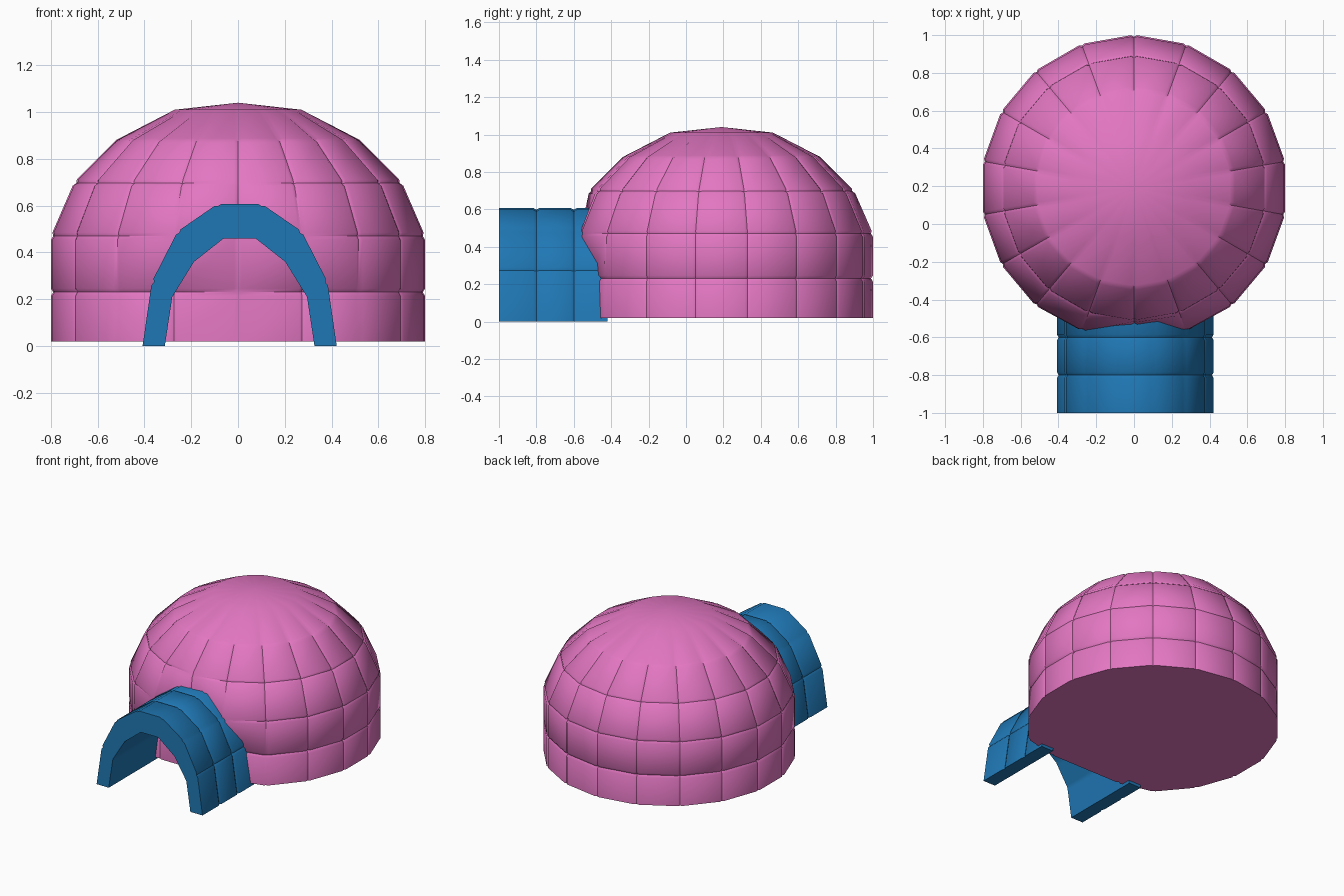
import bpy, bmesh, math
from mathutils import Vector

if "Cube" in bpy.data.objects:
    bpy.data.objects.remove(bpy.data.objects["Cube"], do_unlink=True)


def material(name, colour):
    mat = bpy.data.materials.new(name)
    mat.use_nodes = True
    mat.diffuse_color = colour
    mat.node_tree.nodes["Principled BSDF"].inputs["Base Color"].default_value = colour
    return mat


def groove(line, centre, depth, width=0.016, closed=False):
    """Split every inner node of a line into lip, sunken middle, lip."""
    out, n = [], len(line)
    for k, p in enumerate(line):
        if not closed and k in (0, n - 1):
            out.append(p)
            continue
        before, after = line[k - 1], line[(k + 1) % n]
        out += [p + (before - p).normalized() * width,
                p + (centre(p) - p).normalized() * depth(p),
                p + (after - p).normalized() * width]
    return out


def transpose(grid):
    return [list(col) for col in zip(*grid)]


def finish(name, bm, mat):
    bmesh.ops.recalc_face_normals(bm, faces=bm.faces)
    mesh = bpy.data.meshes.new(name)
    bm.to_mesh(mesh)
    bm.free()
    mesh.materials.append(mat)
    obj = bpy.data.objects.new(name, mesh)
    bpy.context.collection.objects.link(obj)
    bpy.ops.object.select_all(action="DESELECT")
    obj.select_set(True)
    bpy.context.view_layer.objects.active = obj
    bpy.ops.object.shade_smooth_by_angle(angle=math.radians(38))
    return obj


def skin(bm, grid):
    """Quads over a grid whose rows are closed loops; returns the vertices."""
    rows = [[bm.verts.new(p) for p in row] for row in grid]
    n = len(rows[0])
    for a, b in zip(rows, rows[1:]):
        for k in range(n):
            bm.faces.new((a[k], a[(k + 1) % n], b[(k + 1) % n], b[k]))
    return rows


pink = material("pink", (0.768, 0.184, 0.539, 1))
blue = material("blue", (0.0137, 0.184, 0.456, 1))

# Dome: eighteen-sided rings with grooves between the blocks
SIDES, DOME_Y = 18, 0.19
PROFILE = [(0.812, 0.02), (0.812, 0.23), (0.812, 0.47),
           (0.711, 0.70), (0.53, 0.88), (0.275, 1.01)]


def dome_point(radius, z, k):
    a = math.radians(90 + 360 * k / SIDES)
    p = Vector((radius * math.cos(a), DOME_Y + radius * math.sin(a), z))
    # the wall is flattened behind the entrance
    if abs(p.x) < 0.3 and p.y < 0:
        if z < 0.3:
            p.y = -0.49
        elif z < 0.5:
            p.y = max(p.y, -0.57 + 0.02 * (abs(p.x) < 0.1))
    return p


def dome_depth(p):
    doorway = abs(p.x) < 0.26 and p.y < -0.4 and p.z < 0.4
    return 0 if doorway or p.z > 0.95 else 0.01


def ring_depth(p):
    return dome_depth(p) if p.z < 0.8 else 0


def dome_centre(p):
    return Vector((0, DOME_Y, min(p.z, 0.47)))


rings = [groove([dome_point(r, z, k) for k in range(SIDES)],
                dome_centre, dome_depth, closed=True) for r, z in PROFILE]
rings = transpose([groove(col, dome_centre, ring_depth) for col in transpose(rings)])
bm = bmesh.new()
rows = skin(bm, rings)
apex = bm.verts.new((0, DOME_Y, 1.04))
top = rows[-1]
for k, v in enumerate(top):
    bm.faces.new((v, top[(k + 1) % len(top)], apex))
bm.faces.new(rows[0])
finish("dome", bm, pink)

# Entrance: an arch of blocks along y
ARCH_X = 0.007
OUTER = [(0.415, 0), (0.375, 0.275), (0.265, 0.49), (0.095, 0.607)]
INNER = [(0.32, 0), (0.288, 0.21), (0.195, 0.36), (0.068, 0.46)]


def arch_line(half, y):
    both = [(-x, z) for x, z in half] + [(x, z) for x, z in reversed(half)]
    return [Vector((x + ARCH_X, y, z)) for x, z in both]


def arch_centre(p):
    return Vector((ARCH_X, p.y, min(p.z, 0.15)))


def sunk(p):
    return 0.009


def flush(p):
    return 0


LENGTHS = (-1.0, -0.8, -0.6, -0.42)
outer = [groove(arch_line(OUTER, y), arch_centre, sunk) for y in LENGTHS]
inner = [groove(arch_line(INNER, y), arch_centre, flush) for y in LENGTHS]
outer = transpose([groove(col, arch_centre, sunk) for col in transpose(outer)])
inner = transpose([groove(col, arch_centre, flush) for col in transpose(inner)])
bm = bmesh.new()
rows = skin(bm, [o + i[::-1] for o, i in zip(outer, inner)])
for end in (rows[0], rows[-1]):
    n = len(end)
    for k in range(n // 2 - 1):
        bm.faces.new((end[k], end[k + 1], end[n - 2 - k], end[n - 1 - k]))
finish("entrance_arch", bm, blue)
